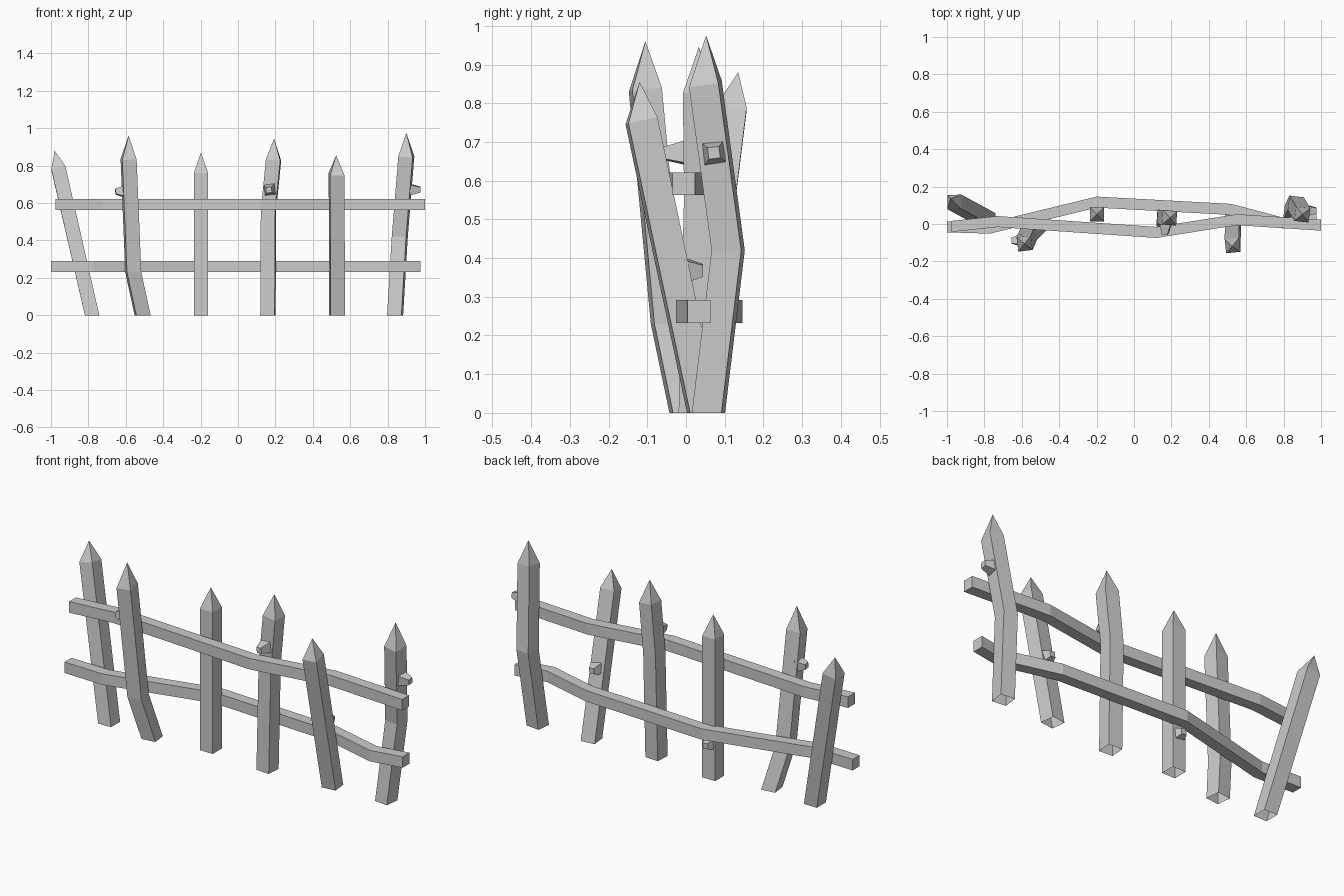
import bpy, bmesh
from math import radians
from mathutils import Vector, Matrix

if "Cube" in bpy.data.objects:
    bpy.data.objects.remove(bpy.data.objects["Cube"])

W = 0.077  # picket thickness


def finish(bm, name):
    bmesh.ops.recalc_face_normals(bm, faces=bm.faces)
    me = bpy.data.meshes.new(name)
    bm.to_mesh(me)
    bm.free()
    ob = bpy.data.objects.new(name, me)
    bpy.context.collection.objects.link(ob)
    return ob


def bridge(bm, a, b):
    for i in range(4):
        j = (i + 1) % 4
        bm.faces.new((a[i], a[j], b[j], b[i]))


def picket(name, path, tip, twist):
    """Square post through path centres, open underneath, with a pyramid point."""
    bm = bmesh.new()
    turn = Matrix.Rotation(radians(twist), 3, 'Z')
    pts = [Vector(p) for p in path]
    rings = []
    for k, p in enumerate(pts):
        axis = Vector((0, 0, 1))
        if k == len(pts) - 1:  # shoulder sits square to the post
            axis = (p - pts[k - 1]).normalized()
        tilt = Vector((0, 0, 1)).rotation_difference(axis).to_matrix()
        rings.append([bm.verts.new(p + tilt @ turn @ Vector((x * W / 2, y * W / 2, 0)))
                      for x, y in ((-1, -1), (1, -1), (1, 1), (-1, 1))])
    for a, b in zip(rings, rings[1:]):
        bridge(bm, a, b)
    top = bm.verts.new(tip)
    for i in range(4):
        bm.faces.new((rings[-1][i], rings[-1][(i + 1) % 4], top))
    finish(bm, name)


def rail(name, path, z, w=0.059):
    """Square rail that wanders in y along x."""
    bm = bmesh.new()
    rings = [[bm.verts.new((x, y + a * w / 2, z + b * w / 2))
              for a, b in ((-1, -1), (1, -1), (1, 1), (-1, 1))] for x, y in path]
    for a, b in zip(rings, rings[1:]):
        bridge(bm, a, b)
    bm.faces.new(rings[0])
    bm.faces.new(rings[-1])
    finish(bm, name)


def knot(name, root, end):
    """Cut branch stub: four-sided tapered block."""
    root, end = Vector(root), Vector(end)
    d = end - root
    m = (Matrix.Translation((root + end) / 2) @ d.to_track_quat('Z', 'Y').to_matrix().to_4x4()
         @ Matrix.Rotation(radians(52), 4, 'Z'))
    bm = bmesh.new()
    bmesh.ops.create_cone(bm, cap_ends=True, segments=4, radius1=0.043, radius2=0.021,
                          depth=d.length, matrix=m)
    finish(bm, name)


# Pickets, left to right
picket("picket_1", [(-0.78, 0.02, 0), (-0.96, 0.118, 0.785)], (-0.98, 0.135, 0.88), 0)
picket("picket_2", [(-0.51, 0.0, 0), (-0.56, -0.048, 0.23), (-0.585, -0.105, 0.835)],
       (-0.585, -0.105, 0.96), 7)
picket("picket_3", [(-0.198, 0.052, 0), (-0.198, 0.052, 0.76)], (-0.198, 0.052, 0.87), 0)
picket("picket_4", [(0.16, 0.022, 0), (0.163, 0.036, 0.56), (0.19, 0.033, 0.83)],
       (0.193, 0.033, 0.945), -4)
picket("picket_5", [(0.53, 0.045, 0), (0.527, -0.115, 0.755)], (0.525, -0.12, 0.855), 6)
picket("picket_6", [(0.84, 0.058, 0), (0.865, 0.109, 0.42), (0.9, 0.05, 0.85)],
       (0.9, 0.052, 0.975), -7)

# Rails
rail("upper_rail", [(-0.975, -0.013), (-0.73, 0.013), (0.12, -0.045), (0.55, 0.023), (1, -0.006)], 0.592)
rail("lower_rail", [(-1, -0.015), (-0.77, -0.022), (-0.2, 0.117), (0.52, 0.078), (0.8, 0.004),
                    (0.975, 0.034)], 0.262)

# Branch stubs
knot("knot_picket_2", (-0.6, -0.085, 0.662), (-0.655, -0.09, 0.662))
knot("knot_picket_3", (-0.2, 0.075, 0.19), (-0.2, 0.122, 0.19))
knot("knot_picket_4", (0.17, 0.005, 0.672), (0.165, -0.058, 0.67))
knot("knot_picket_5", (0.53, -0.005, 0.368), (0.53, 0.044, 0.368))
knot("knot_picket_6", (0.91, 0.073, 0.672), (0.975, 0.072, 0.672))
